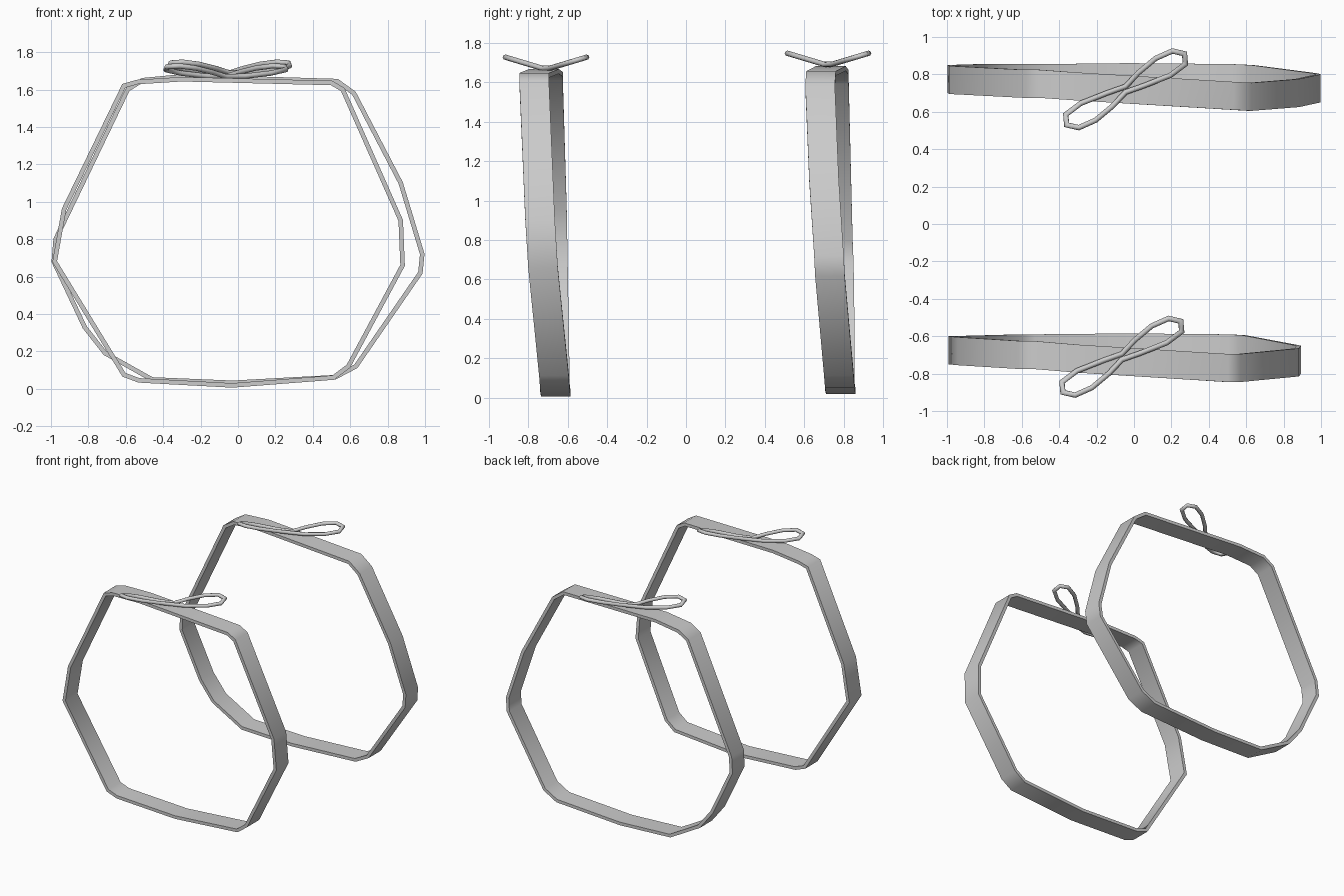
import bpy, bmesh, math
from mathutils import Vector

cube = bpy.data.objects.get("Cube")
if cube:
    bpy.data.objects.remove(cube, do_unlink=True)

grey = bpy.data.materials.new("soft grey")
grey.use_nodes = True
grey.diffuse_color = (0.6, 0.6, 0.6, 1)
grey.node_tree.nodes["Principled BSDF"].inputs["Base Color"].default_value = (0.6, 0.6, 0.6, 1)


def sweep(name, path, profile, axis):
    """Sweep a profile (side, along axis) round a closed path, mitring the corners."""
    bm = bmesh.new()
    rings, n = [], len(path)
    for i, p in enumerate(path):
        a = (p - path[i - 1]).cross(axis).normalized()
        b = (path[(i + 1) % n] - p).cross(axis).normalized()
        side = (a + b).normalized()
        side /= max(side.dot(a), 0.7)
        rings.append([bm.verts.new(p + side * u + axis * v) for u, v in profile])
    k = len(profile)
    for i in range(n):
        r, s = rings[i], rings[(i + 1) % n]
        for j in range(k):
            bm.faces.new((r[j], r[(j + 1) % k], s[(j + 1) % k], s[j]))
    bmesh.ops.recalc_face_normals(bm, faces=bm.faces)
    mesh = bpy.data.meshes.new(name)
    bm.to_mesh(mesh)
    bm.free()
    mesh.materials.append(grey)
    obj = bpy.data.objects.new(name, mesh)
    bpy.context.collection.objects.link(obj)
    bpy.ops.object.select_all(action="DESELECT")
    obj.select_set(True)
    bpy.context.view_layer.objects.active = obj
    bpy.ops.object.shade_smooth_by_angle(angle=math.radians(70))
    return obj


# Flat bands: (x, depth, z) corners, clockwise from the upper left
T, W = 0.012, 0.075
band = [(-T, -W), (T, -W), (T, W), (-T, W)]
front_path = [(-.61, -.70, 1.62), (-.54, -.70, 1.64), (-.3, -.72, 1.655), (.5, -.77, 1.635),
              (.56, -.77, 1.6), (.87, -.74, .9), (.88, -.725, .66), (.59, -.67, .12),
              (.51, -.665, .06), (-.03, -.66, .018), (-.53, -.665, .045), (-.61, -.665, .075),
              (-.98, -.675, .68), (-.93, -.68, .96)]
back_path = [(-.59, .75, 1.6), (-.51, .75, 1.65), (-.3, .735, 1.67), (.53, .685, 1.645),
             (.62, .68, 1.58), (.87, .70, 1.1), (.985, .725, .72), (.975, .73, .62),
             (.63, .775, .12), (.52, .78, .062), (-.03, .785, .032), (-.46, .78, .05),
             (-.71, .78, .19), (-.82, .78, .33), (-.985, .775, .68), (-.975, .77, .8)]
sweep("front_band", [Vector(p) for p in front_path], band, Vector((0, 1, 0)))
sweep("back_band", [Vector(p) for p in back_path], band, Vector((0, 1, 0)))

# Cord bows: one loop, turned half way round for the other
R = 0.014
cord = [(R * math.cos(a * math.pi / 4), R * math.sin(a * math.pi / 4)) for a in range(8)]
loop = [(0, .015), (.07, .09), (.16, .165), (.25, .205), (.315, .19), (.32, .135), (.24, .075), (.1, .02)]


def bow(name, centre):
    path = [centre + Vector((s * x, s * y, 0.3 * abs(y))) for s in (1, -1) for x, y in loop]
    sweep(name, path, cord, Vector((0, 0, 1)))


bow("front_bow", Vector((-.065, -.71, 1.665)))
bow("back_bow", Vector((-.045, .72, 1.685)))
